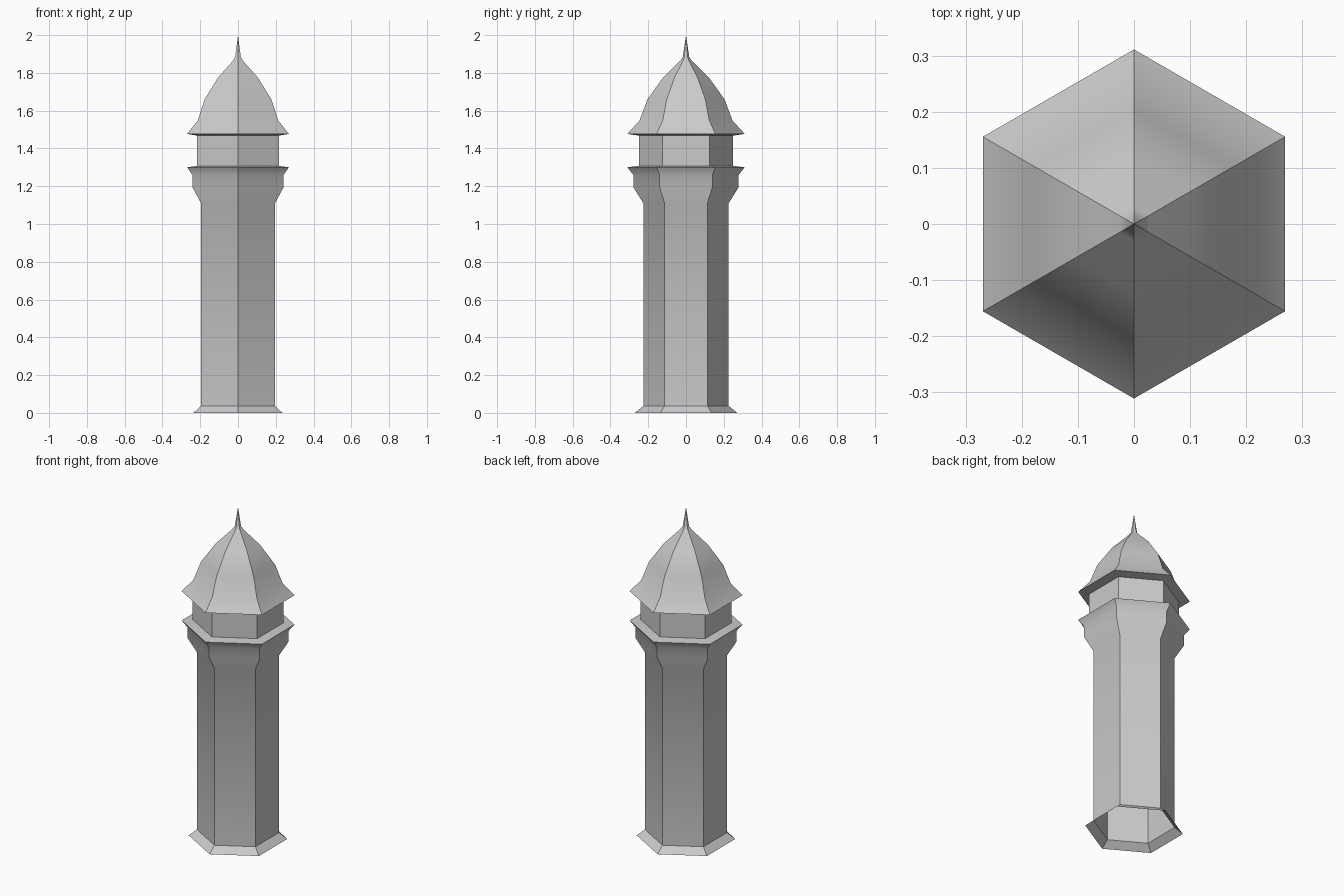
import bpy, bmesh
from math import sin, cos, pi, radians

if "Cube" in bpy.data.objects:
    bpy.data.objects.remove(bpy.data.objects["Cube"])

SIDES = 6


def hex_lathe(name, profile):
    """Sweep a (corner radius, z) profile, listed bottom to top, around a hexagon."""
    bm = bmesh.new()
    rings = []
    for r, z in profile:
        if r == 0:
            rings.append([bm.verts.new((0, 0, z))] * SIDES)
        else:
            rings.append([bm.verts.new((r * cos(pi / 2 + i * 2 * pi / SIDES),
                                        r * sin(pi / 2 + i * 2 * pi / SIDES), z))
                          for i in range(SIDES)])
    for a, b in zip(rings, rings[1:]):
        for i in range(SIDES):
            j = (i + 1) % SIDES
            quad = [a[i], a[j], b[j], b[i]]
            bm.faces.new(list(dict.fromkeys(quad)))
    mesh = bpy.data.meshes.new(name)
    bm.to_mesh(mesh)
    bm.free()
    ob = bpy.data.objects.new(name, mesh)
    bpy.context.collection.objects.link(ob)
    # Soft along the profile, crisp at the hexagon corners
    bpy.context.view_layer.objects.active = ob
    ob.select_set(True)
    bpy.ops.object.shade_smooth_by_angle(angle=radians(38))
    ob.select_set(False)
    return ob


# Shaft with flared foot (open underneath), swelling head and ledge
hex_lathe("shaft", [(0.272, 0), (0.226, 0.037), (0.226, 1.11), (0.279, 1.195),
                    (0.279, 1.26), (0.311, 1.30), (0.25, 1.308)])

# Recessed neck between ledge and roof
hex_lathe("neck", [(0.25, 1.308), (0.25, 1.468)])

# Bell-shaped roof with overhanging eave and spike
hex_lathe("roof", [(0.25, 1.468), (0.311, 1.477), (0.246, 1.548), (0.204, 1.66),
                   (0.122, 1.775), (0.03, 1.865), (0.017, 1.885), (0, 2.0)])
